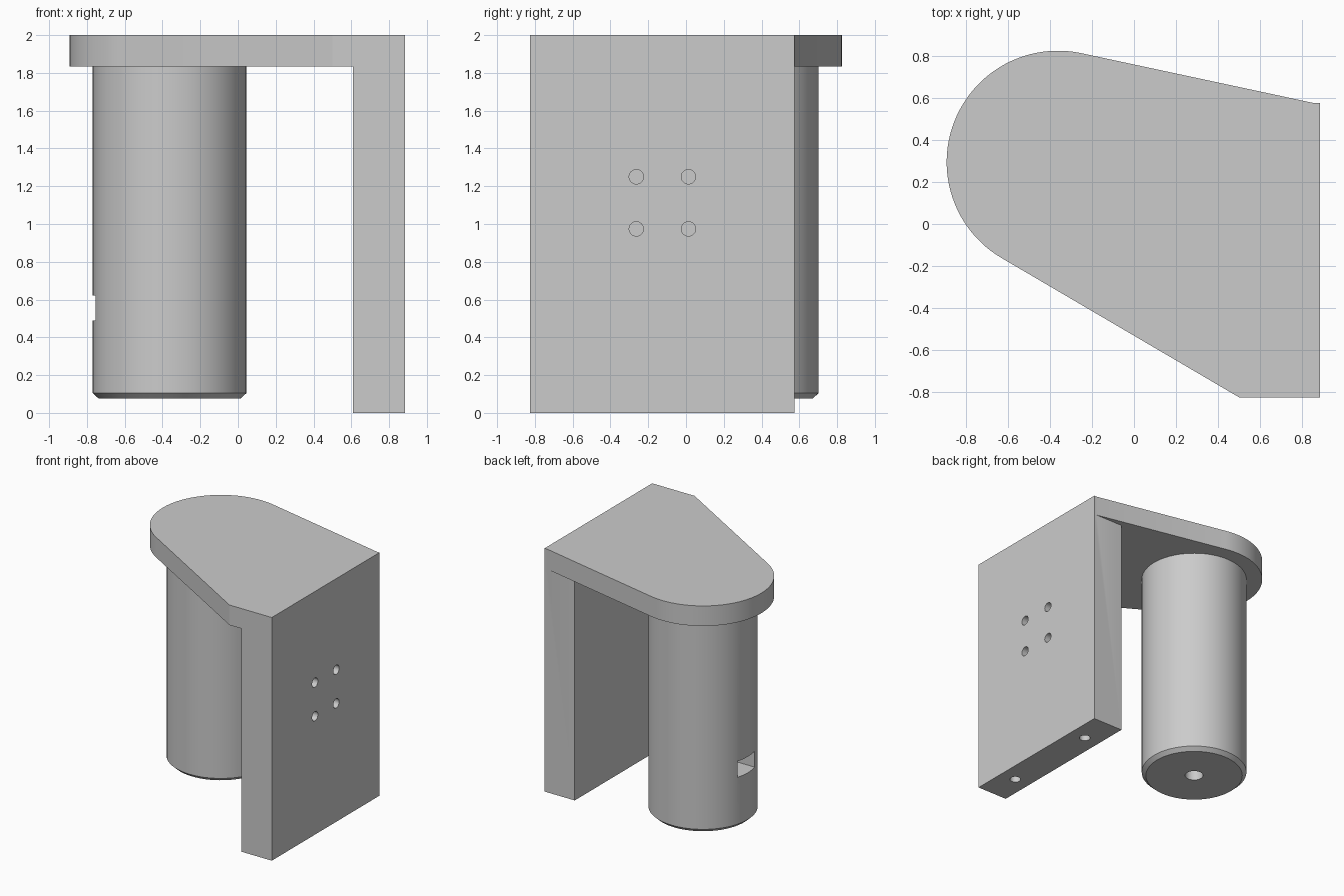
import bpy, bmesh, math
from mathutils import Vector, Matrix

default = bpy.data.objects.get("Cube")
if default:
    bpy.data.objects.remove(default, do_unlink=True)

grey = bpy.data.materials.new("plain grey")
grey.use_nodes = True
colour = (0.6, 0.6, 0.6, 1)
grey.diffuse_color = colour
grey.node_tree.nodes["Principled BSDF"].inputs["Base Color"].default_value = colour

CENTRE = Vector((-0.362, 0.295))   # axis of the post
ARC = 0.53                         # rounded end of the top plate
UNDER = 1.835                      # underside of the top plate
RIGHT, FRONT, BACK = 0.885, -0.825, 0.575


def finish(name, bm):
    bmesh.ops.recalc_face_normals(bm, faces=bm.faces)
    mesh = bpy.data.meshes.new(name)
    bm.to_mesh(mesh)
    bm.free()
    mesh.materials.append(grey)
    obj = bpy.data.objects.new(name, mesh)
    bpy.context.collection.objects.link(obj)
    return obj


def box(name, low, high):
    low, high = Vector(low), Vector(high)
    bm = bmesh.new()
    size = Matrix.Diagonal((*(high - low), 1))
    bmesh.ops.create_cube(bm, size=1, matrix=Matrix.Translation((low + high) / 2) @ size)
    return finish(name, bm)


def rod(name, centre, radius, length, axis="Z", sides=32):
    bm = bmesh.new()
    turn = Matrix.Rotation(math.pi / 2, 4, "Y") if axis == "X" else Matrix()
    bmesh.ops.create_cone(bm, cap_ends=True, segments=sides, radius1=radius, radius2=radius,
                          depth=length, matrix=Matrix.Translation(centre) @ turn)
    return finish(name, bm)


def combine(obj, other, operation):
    mod = obj.modifiers.new(operation.lower(), "BOOLEAN")
    mod.operation, mod.solver, mod.object = operation, "EXACT", other
    other.hide_render = True
    bpy.context.view_layer.objects.active = obj
    bpy.ops.object.modifier_apply(modifier=mod.name)
    bpy.data.objects.remove(other, do_unlink=True)


def tidy(obj):
    # Merge coplanar faces left by the cuts, then shade
    bm = bmesh.new()
    bm.from_mesh(obj.data)
    bmesh.ops.remove_doubles(bm, verts=bm.verts, dist=0.0001)
    bmesh.ops.dissolve_limit(bm, angle_limit=0.01, verts=bm.verts, edges=bm.edges)
    bm.to_mesh(obj.data)
    bm.free()
    bpy.ops.object.select_all(action="DESELECT")
    obj.select_set(True)
    bpy.context.view_layer.objects.active = obj
    bpy.ops.object.shade_smooth_by_angle(angle=math.radians(25))


def tangent_angle(point, side):
    d = Vector(point) - CENTRE
    return math.atan2(d.y, d.x) + side * math.acos(ARC / d.length)


# Top plate: straight sides running tangent into a rounded end
front_corner, back_corner = (0.5, FRONT), (0.86, BACK)
start = tangent_angle(back_corner, 1)
end = tangent_angle(front_corner, -1) + 2 * math.pi
outline = [front_corner, (RIGHT, FRONT), (RIGHT, BACK), back_corner]
steps = 48
for i in range(steps + 1):
    a = start + (end - start) * i / steps
    outline.append(CENTRE + ARC * Vector((math.cos(a), math.sin(a))))
bm = bmesh.new()
face = bm.faces.new([bm.verts.new((p[0], p[1], UNDER)) for p in outline])
top = bmesh.ops.extrude_face_region(bm, geom=[face])["geom"]
bmesh.ops.translate(bm, verts=[v for v in top if isinstance(v, bmesh.types.BMVert)],
                    vec=(0, 0, 2 - UNDER))
bracket = finish("bracket", bm)

# Upright mounting plate joined to the top plate
combine(bracket, box("mounting_plate", (0.61, FRONT, 0), (RIGHT, BACK, 1.92)), "UNION")

# Blind screw holes: four in the outer face, two in the bottom edge
middle = (FRONT + BACK) / 2
for dy in (-0.138, 0.138):
    for z in (0.974, 1.25):
        combine(bracket, rod("side_hole", (RIGHT, middle + dy, z), 0.038, 0.3, "X"), "DIFFERENCE")
for dy in (-0.42, 0.42):
    combine(bracket, rod("bottom_hole", (0.747, middle + dy, 0), 0.042, 0.6), "DIFFERENCE")
tidy(bracket)

# Post with a chamfered lower rim
bm = bmesh.new()
rings = [(0.375, 0.075), (0.407, 0.105), (0.407, UNDER)]
sides = 64
loops = [[bm.verts.new((CENTRE.x + r * math.cos(2 * math.pi * i / sides),
                        CENTRE.y + r * math.sin(2 * math.pi * i / sides), z))
          for i in range(sides)] for r, z in rings]
for low, high in zip(loops, loops[1:]):
    for i in range(sides):
        j = (i + 1) % sides
        bm.faces.new((low[i], low[j], high[j], high[i]))
bm.faces.new(loops[0])
bm.faces.new(loops[-1])
post = finish("post", bm)

# Central bore from below, met by a rectangular slot in the side
x, y = CENTRE
combine(post, rod("bore", (x, y, 0.3), 0.07, 0.64), "DIFFERENCE")
combine(post, box("slot", (x - 0.6, y - 0.11, 0.49), (x, y + 0.11, 0.622)), "DIFFERENCE")
tidy(post)
